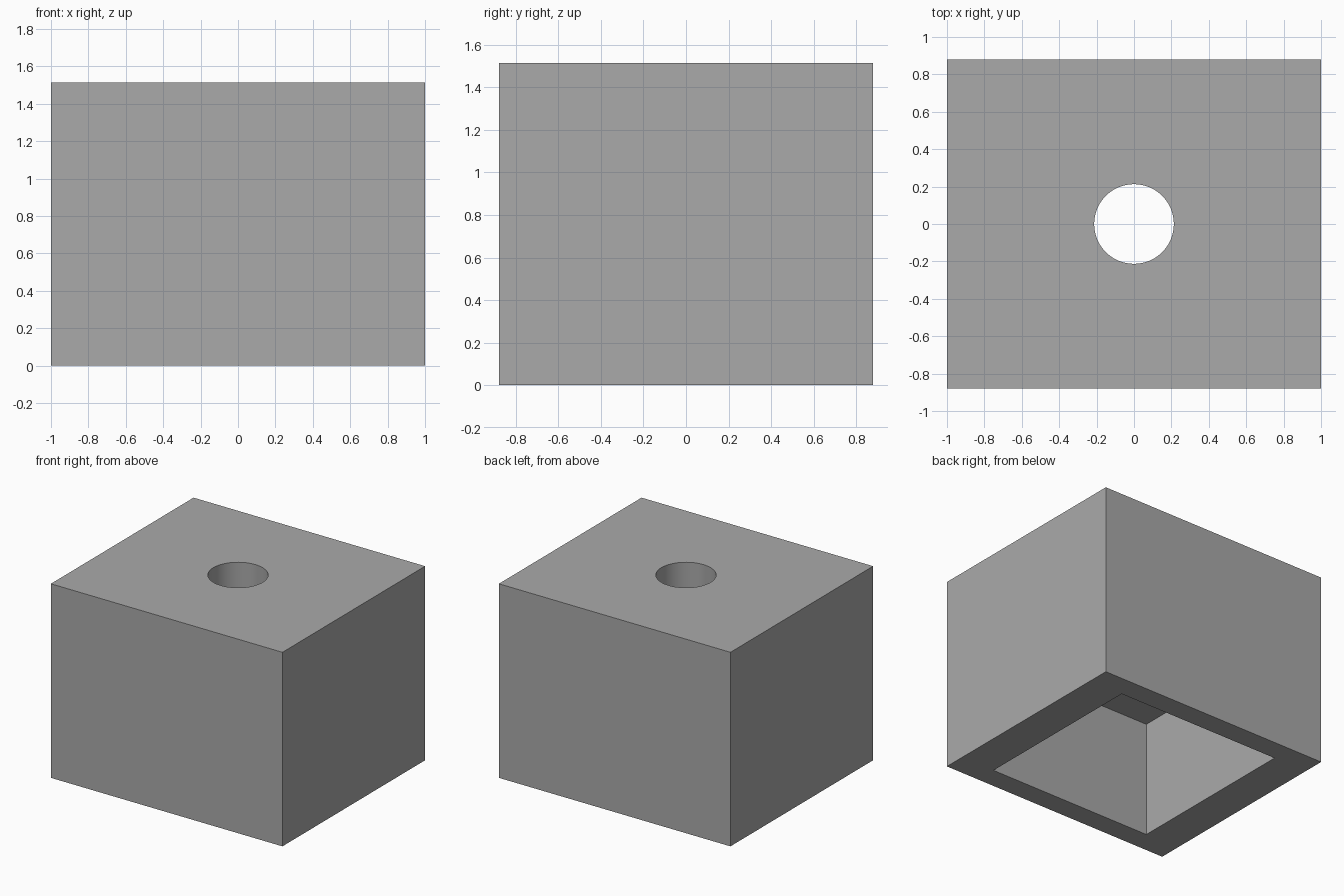
import bpy
import bmesh
import math
from mathutils import Matrix

if "Cube" in bpy.data.objects:
    bpy.data.objects.remove(bpy.data.objects["Cube"])

WIDTH, DEPTH, HEIGHT = 2.0, 1.76, 1.515
POCKET, POCKET_TOP = 1.42, 0.905
HOLE_RADIUS = 0.213

grey = bpy.data.materials.new("mid grey")
grey.diffuse_color = (0.40, 0.40, 0.40, 1)
grey.use_nodes = True
grey.node_tree.nodes["Principled BSDF"].inputs["Base Color"].default_value = grey.diffuse_color


def make_object(name, bm):
    mesh = bpy.data.meshes.new(name)
    bm.to_mesh(mesh)
    bm.free()
    mesh.materials.append(grey)
    obj = bpy.data.objects.new(name, mesh)
    bpy.context.collection.objects.link(obj)
    return obj


def box(name, sx, sy, z0, z1):
    bm = bmesh.new()
    bmesh.ops.create_cube(bm, size=1, matrix=Matrix.Translation((0, 0, (z0 + z1) / 2))
                          @ Matrix.Diagonal((sx, sy, z1 - z0, 1)))
    return make_object(name, bm)


def cylinder(name, radius, z0, z1):
    bm = bmesh.new()
    bmesh.ops.create_cone(bm, cap_ends=True, segments=64, radius1=radius, radius2=radius,
                          depth=z1 - z0, matrix=Matrix.Translation((0, 0, (z0 + z1) / 2)))
    return make_object(name, bm)


# Solid block
block = box("block", WIDTH, DEPTH, 0, HEIGHT)

# Square pocket in the underside, and round hole from the pocket to the top
cutters = [box("pocket_cutter", POCKET, POCKET, -0.2, POCKET_TOP),
           cylinder("hole_cutter", HOLE_RADIUS, POCKET_TOP - 0.2, HEIGHT + 0.2)]
for cutter in cutters:
    cutter.hide_render = True
    mod = block.modifiers.new(cutter.name, 'BOOLEAN')
    mod.operation = 'DIFFERENCE'
    mod.solver = 'EXACT'
    mod.object = cutter

# Apply the cuts and remove the cutters
bpy.context.view_layer.objects.active = block
block.select_set(True)
for mod in list(block.modifiers):
    bpy.ops.object.modifier_apply(modifier=mod.name)
for cutter in cutters:
    bpy.data.objects.remove(cutter)
bpy.ops.object.shade_smooth_by_angle(angle=math.radians(30))
